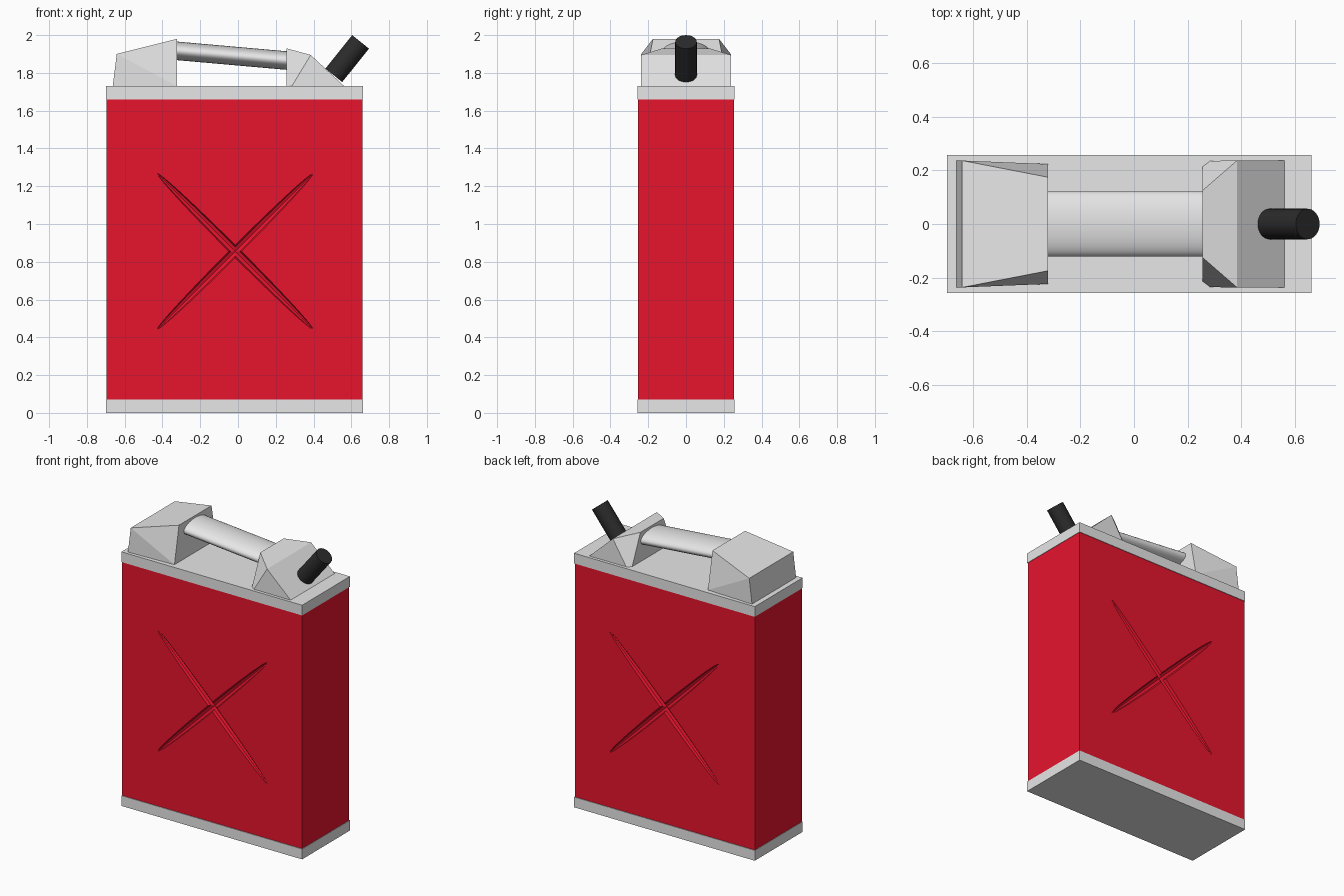
import bpy, bmesh, math
from mathutils import Vector, Matrix

if "Cube" in bpy.data.objects:
    bpy.data.objects.remove(bpy.data.objects["Cube"], do_unlink=True)


def material(name, color):
    m = bpy.data.materials.new(name)
    m.use_nodes = True
    m.diffuse_color = color
    m.node_tree.nodes["Principled BSDF"].inputs["Base Color"].default_value = color
    return m


RED = material("red paint", (0.8, 0.007, 0.027, 1))
GREY = material("light grey metal", (0.8, 0.8, 0.8, 1))
BLACK = material("black rubber", (0.024, 0.024, 0.024, 1))


def finish(name, bm, mat):
    bmesh.ops.recalc_face_normals(bm, faces=bm.faces)
    mesh = bpy.data.meshes.new(name)
    bm.to_mesh(mesh)
    bm.free()
    obj = bpy.data.objects.new(name, mesh)
    bpy.context.collection.objects.link(obj)
    mesh.materials.append(mat)
    return obj


def box(name, x0, x1, half_y, z0, z1, mat):
    bm = bmesh.new()
    place = Matrix.Translation(((x0 + x1) / 2, 0, (z0 + z1) / 2))
    size = Matrix.Diagonal((x1 - x0, 2 * half_y, z1 - z0, 1))
    bmesh.ops.create_cube(bm, size=1, matrix=place @ size)
    return finish(name, bm, mat)


def block(name, profile, mat):
    """Solid mirrored in y from profile points (x, half width, z)."""
    bm = bmesh.new()
    for x, y, z in profile:
        bm.verts.new((x, y, z))
        bm.verts.new((x, -y, z))
    bmesh.ops.convex_hull(bm, input=bm.verts)
    bmesh.ops.dissolve_limit(bm, angle_limit=0.01, verts=bm.verts, edges=bm.edges)
    return finish(name, bm, mat)


def smooth(obj):
    bpy.ops.object.select_all(action="DESELECT")
    obj.select_set(True)
    bpy.context.view_layer.objects.active = obj
    bpy.ops.object.shade_smooth_by_angle(angle=math.radians(35))


def tube(name, start, end, radius_y, radius, mat):
    start, end = Vector(start), Vector(end)
    axis = end - start
    # Local x is the thickness, local y stays along world y
    rot = Matrix.Rotation(math.atan2(axis.x, axis.z), 4, "Y")
    bm = bmesh.new()
    bmesh.ops.create_cone(
        bm, cap_ends=True, segments=32, radius1=1, radius2=1, depth=axis.length,
        matrix=Matrix.Translation((start + end) / 2) @ rot
        @ Matrix.Diagonal((radius, radius_y, 1, 1)))
    obj = finish(name, bm, mat)
    smooth(obj)
    return obj


# Can body with end caps
body = box("can_body", -0.695, 0.66, 0.253, 0.04, 1.69, RED)
box("bottom_cap", -0.698, 0.663, 0.257, 0, 0.07, GREY)
box("top_cap", -0.698, 0.663, 0.257, 1.66, 1.73, GREY)

# Crossed grooves pressed into front and back
for side in (-1, 1):
    for tilt in (-45, 45):
        bm = bmesh.new()
        place = Matrix.Translation((-0.015, side * 0.253, 0.855))
        turn = Matrix.Rotation(math.radians(tilt), 4, "Y")
        bmesh.ops.create_uvsphere(
            bm, u_segments=8, v_segments=16, radius=1,
            matrix=place @ turn @ Matrix.Diagonal((0.024, 0.025, 0.583, 1)))
        cutter = finish("groove_cutter", bm, RED)
        cutter.hide_render = True
        cutter.hide_set(True)
        cut = body.modifiers.new("groove", "BOOLEAN")
        cut.operation = "DIFFERENCE"
        cut.solver = "EXACT"
        cut.object = cutter

# Apply the cuts and drop the cutters
bpy.context.view_layer.update()
cut_mesh = bpy.data.meshes.new_from_object(
    body.evaluated_get(bpy.context.evaluated_depsgraph_get()))
cutters = [m.object for m in body.modifiers]
body.modifiers.clear()
body.data = cut_mesh
for cutter in cutters:
    bpy.data.objects.remove(cutter, do_unlink=True)

# Handle mounts
block("rear_handle_mount", [
    (-0.663, 0.237, 1.73), (-0.642, 0.237, 1.9),
    (-0.322, 0.175, 1.98), (-0.322, 0.224, 1.73)], GREY)
block("spout_mount", [
    (0.256, 0.214, 1.73), (0.256, 0.125, 1.93),
    (0.385, 0.237, 1.895), (0.562, 0.237, 1.73), (0.285, 0.236, 1.73)], GREY)

# Flattened grip and pouring spout
tube("handle_grip", (-0.328, 0, 1.917), (0.262, 0, 1.865), 0.122, 0.049, GREY)
tube("spout", (0.507, 0, 1.787), (0.649, 0, 1.964), 0.057, 0.057, BLACK)
